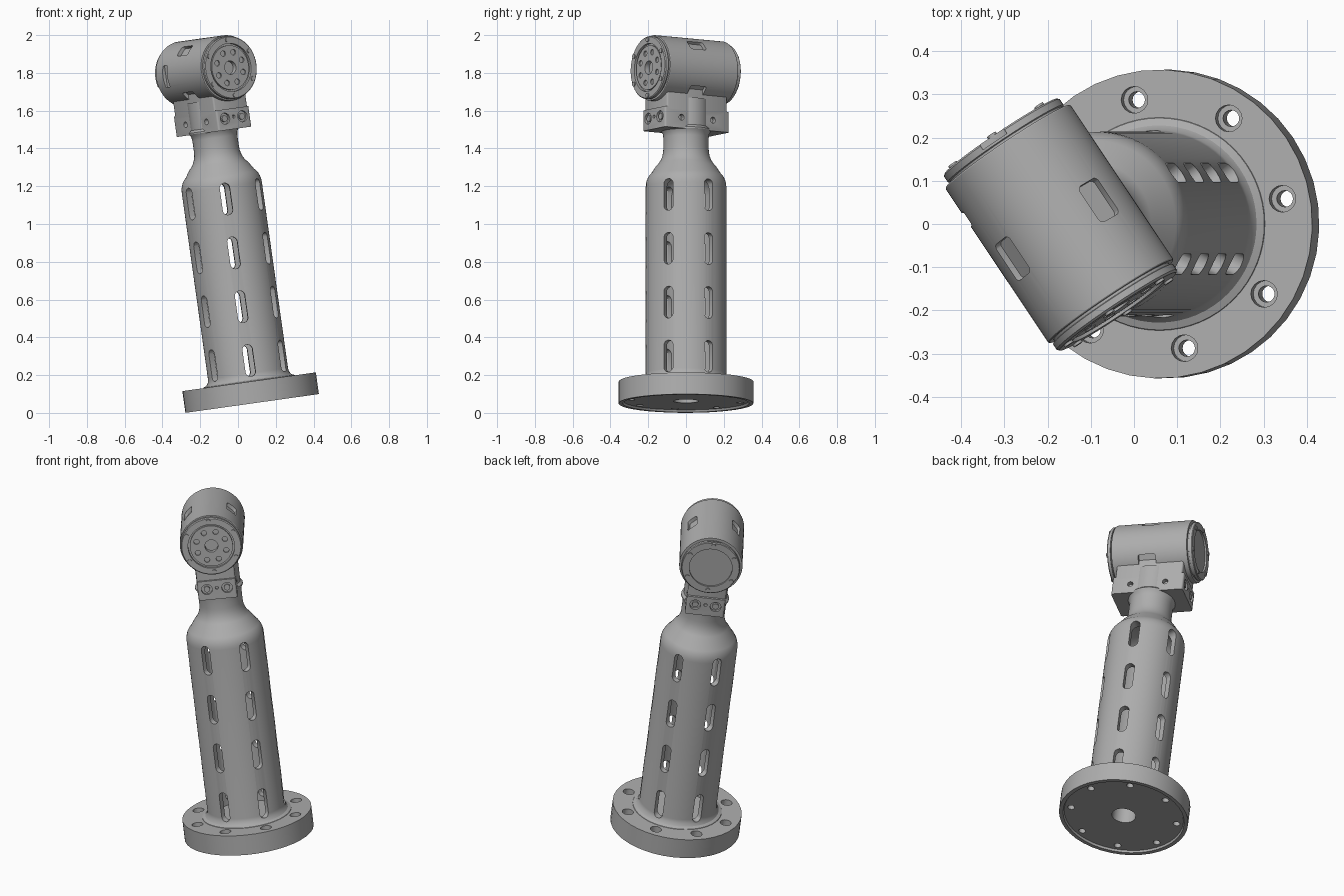
import bpy, bmesh
from math import pi, sin, cos, radians
from mathutils import Matrix, Vector

if "Cube" in bpy.data.objects:
    bpy.data.objects.remove(bpy.data.objects["Cube"])

# One metal colour for the whole arm
metal = bpy.data.materials.new("machined_grey")
metal.use_nodes = True
GREY = (0.42, 0.42, 0.42, 1)
metal.diffuse_color = GREY
metal.node_tree.nodes["Principled BSDF"].inputs["Base Color"].default_value = GREY

# Everything is built upright, facing -y, then leaned and turned by this frame
LEAN = (Matrix.Translation((0.075, 0, 0.05)) @ Matrix.Rotation(radians(-8), 4, 'Y')
        @ Matrix.Rotation(radians(34), 4, 'Z'))
HEAD_Z = 1.777
HEAD = Matrix.Translation((0, 0, HEAD_Z)) @ Matrix.Rotation(pi / 2, 4, 'X')


def move(x, y, z):
    return Matrix.Translation((x, y, z))


def turn(angle, axis='Z'):
    return Matrix.Rotation(angle, 4, axis)


def make(name, bm):
    bmesh.ops.recalc_face_normals(bm, faces=bm.faces)
    mesh = bpy.data.meshes.new(name)
    bm.to_mesh(mesh)
    bm.free()
    mesh.materials.append(metal)
    obj = bpy.data.objects.new(name, mesh)
    bpy.context.collection.objects.link(obj)
    return obj


def lathe(name, profile, steps, matrix=Matrix()):
    """Revolve (radius, height) points around z."""
    bm = bmesh.new()
    verts = [bm.verts.new((r, 0, h)) for r, h in profile]
    edges = [bm.edges.new(pair) for pair in zip(verts, verts[1:])]
    bmesh.ops.spin(bm, geom=verts + edges, cent=(0, 0, 0), axis=(0, 0, 1),
                   angle=2 * pi, steps=steps)
    bmesh.ops.remove_doubles(bm, verts=bm.verts, dist=1e-5)
    bm.transform(matrix)
    return make(name, bm)


def plug(bm, matrix, radius, depth, dx=0, dy=0, sides=16):
    """Cylinder along z, stretched by dx and dy into a slot or rounded block."""
    made = bmesh.ops.create_cone(bm, cap_ends=True, segments=sides, radius1=radius,
                                 radius2=radius, depth=depth, matrix=turn(pi / sides))
    for v in made["verts"]:
        v.co.x += dx if v.co.x > 0 else -dx
        v.co.y += dy if v.co.y > 0 else -dy
        v.co = matrix @ v.co


def cut(obj, bm):
    cutter = make("cutter", bm)
    cutter.hide_render = True
    mod = obj.modifiers.new("cut", 'BOOLEAN')
    mod.object, mod.operation, mod.solver = cutter, 'DIFFERENCE', 'EXACT'
    bpy.context.view_layer.objects.active = obj
    bpy.ops.object.modifier_apply(modifier=mod.name)
    bpy.data.objects.remove(cutter)


def around(count, offset=0.0):
    return [offset + 2 * pi * i / count for i in range(count)]


parts = []

# Base flange: recessed underside, centre bore, counterbored bolt holes
flange = lathe("base_flange", [(0.066, 0.012), (0.33, 0.012), (0.335, 0), (0.357, 0),
                               (0.357, 0.116), (0.066, 0.116), (0.066, 0.012)], 40)
bm = bmesh.new()
for a in around(8, pi / 8):
    plug(bm, turn(a) @ move(0.293, 0, 0.05), 0.019, 0.3)
cut(flange, bm)
bm = bmesh.new()
for a in around(8, pi / 8):
    plug(bm, turn(a) @ move(0.293, 0, 0.116), 0.031, 0.08)
cut(flange, bm)
parts.append(flange)

# Hollow column: foot fillet, rounded shoulder and neck
outer = [(0.25, 0.11), (0.245, 0.118), (0.228, 0.125), (0.217, 0.14), (0.214, 0.16)]
outer += [(0.144 + 0.07 * cos(t), 1.155 + 0.09 * sin(t)) for t in [i * pi / 16 for i in range(6)]]
outer += [(0.205 - 0.085 * cos(t), 1.36 - 0.11 * sin(t)) for t in [i * pi / 16 for i in range(5, -1, -1)]]
outer += [(0.12, 1.42), (0.123, 1.44), (0.132, 1.455), (0.132, 1.462), (0.12, 1.475),
          (0.12, 1.62), (0, 1.62)]
inner = [(0, 1.24), (0.09, 1.23), (0.15, 1.19), (0.18, 1.13), (0.18, 0.11)]
column = lathe("slotted_column", inner + outer, 64)
bm = bmesh.new()
bm.from_mesh(column.data)
bmesh.ops.holes_fill(bm, edges=[e for e in bm.edges if e.is_boundary])
bmesh.ops.bridge_loops(bm, edges=[e for e in bm.edges if e.is_boundary])
bmesh.ops.delete(bm, geom=[f for f in bm.faces if len(f.verts) > 8], context='FACES_ONLY')
bmesh.ops.bridge_loops(bm, edges=[e for e in bm.edges if e.is_boundary])
bmesh.ops.recalc_face_normals(bm, faces=bm.faces)
bm.to_mesh(column.data)
bm.free()
bm = bmesh.new()
for a in around(6):
    for row in range(4):
        plug(bm, turn(a) @ move(0.2, 0, 0.227 + 0.288 * row) @ turn(pi / 2, 'Y'),
             0.027, 0.14, dx=0.058)
cut(column, bm)
parts.append(column)

# Clamp bracket: foot block with a slightly shorter pedestal under the head
for name, low, high, half in (("bracket_foot", 1.452, 1.562, 0.205),
                              ("bracket_pedestal", 1.55, 1.73, 0.192)):
    bm = bmesh.new()
    plug(bm, move(0, 0, (low + high) / 2), 0.012, high - low, dx=0.095, dy=half - 0.012)
    parts.append(make(name, bm))
foot = parts[-2]
bm = bmesh.new()
for end in (-1, 1):
    for x in (-0.056, 0.056):
        plug(bm, move(x, end * 0.205, 1.513) @ turn(pi / 2, 'X'), 0.03, 0.03)
    plug(bm, move(0, end * 0.205, 1.518) @ turn(pi / 2, 'X'), 0.009, 0.03)
    for y in (-0.1, 0.1):
        plug(bm, move(end * 0.107, y, 1.51) @ turn(pi / 2, 'Y'), 0.016, 0.05)
cut(foot, bm)

# Bracket bolts sitting in their counterbores
bm = bmesh.new()
for end in (-1, 1):
    for x in (-0.056, 0.056):
        plug(bm, move(x, end * 0.192, 1.513) @ turn(pi / 2, 'X'), 0.017, 0.02)
parts.append(make("bracket_bolts", bm))

# Joint head: drum with stepped front and back caps
head = lathe("joint_head", [
    (0, 0.21), (0.036, 0.21), (0.036, 0.238), (0.118, 0.238), (0.118, 0.228), (0.128, 0.228),
    (0.128, 0.244), (0.162, 0.244), (0.167, 0.239), (0.167, 0.224), (0.16, 0.222), (0.16, 0.216),
    (0.172, 0.216), (0.174, 0.213), (0.174, -0.213), (0.172, -0.216), (0.156, -0.216),
    (0.156, -0.222), (0.161, -0.224), (0.161, -0.24), (0.157, -0.244), (0.118, -0.244),
    (0.118, -0.234), (0, -0.234)], 64, HEAD)
bm = bmesh.new()
# side windows
for a in around(4, pi / 4):
    plug(bm, HEAD @ turn(a) @ move(0.174, 0, 0.015) @ turn(pi / 2, 'Y'),
         0.012, 0.04, dx=0.038, dy=0.02)
# cable port on the side
plug(bm, HEAD @ move(-0.17, 0, -0.128) @ turn(pi / 2, 'Y'), 0.008, 0.03, dx=0.012, dy=0.05)
# output plate holes
for a in around(8, pi / 8):
    plug(bm, HEAD @ turn(a) @ move(0.085, 0, 0.238), 0.015, 0.016)
# notches in the back rim
for a in around(3, pi / 2):
    plug(bm, HEAD @ turn(a) @ move(0.161, 0, -0.24), 0.004, 0.02, dx=0.004, dy=0.03)
cut(head, bm)
parts.append(head)

# Cap screws around both rims
bm = bmesh.new()
for a in around(6, pi / 6):
    plug(bm, HEAD @ turn(a) @ move(0.148, 0, 0.244), 0.012, 0.012)
    plug(bm, HEAD @ turn(a) @ move(0.14, 0, -0.244), 0.012, 0.012)
parts.append(make("cap_screws", bm))

# Smooth shading and final pose
for obj in parts:
    bpy.ops.object.select_all(action='DESELECT')
    obj.select_set(True)
    bpy.context.view_layer.objects.active = obj
    bpy.ops.object.shade_smooth_by_angle(angle=radians(30))
    obj.matrix_world = LEAN
